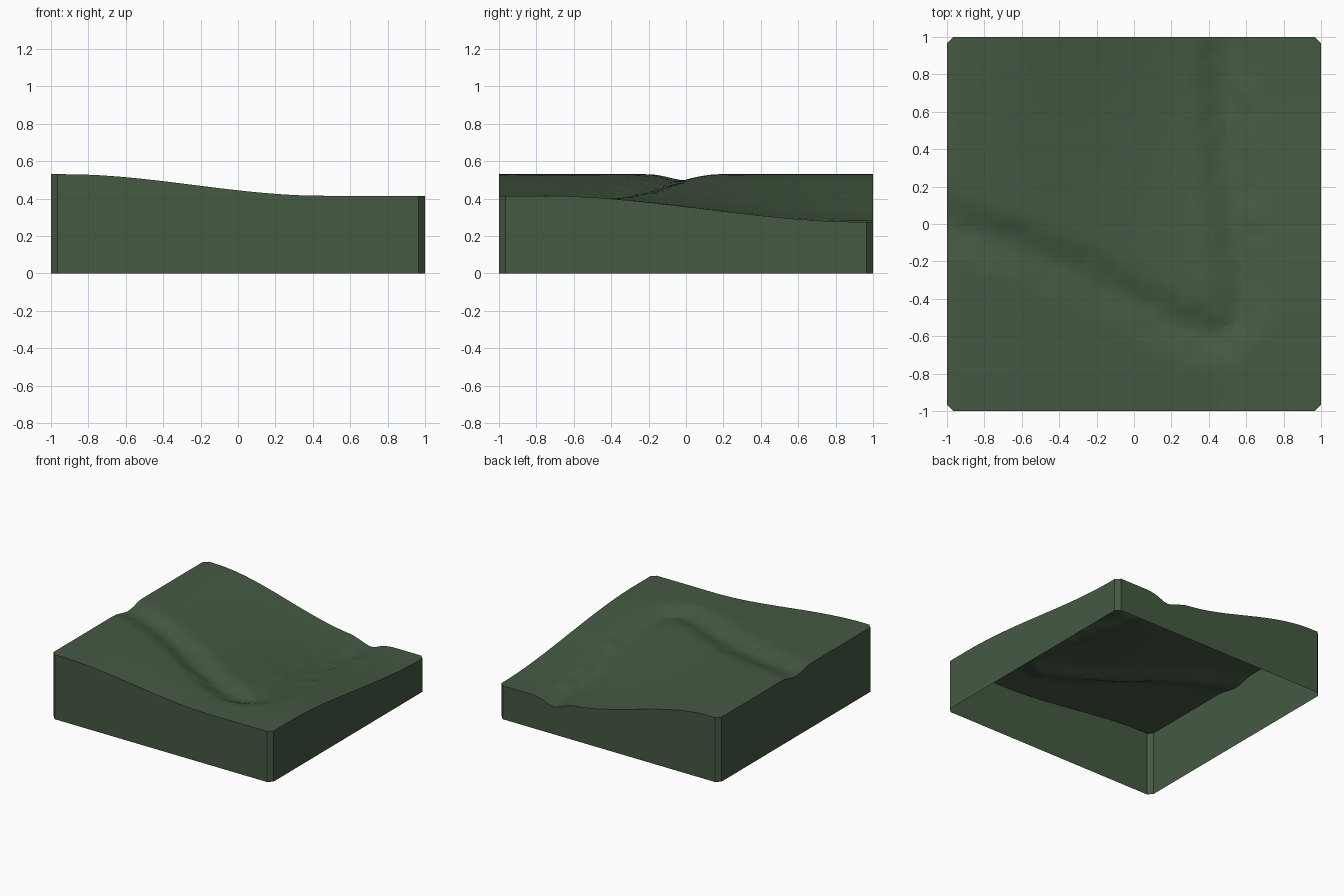
import bpy, bmesh, random
from mathutils import Vector, noise
from mathutils.geometry import intersect_point_line

if "Cube" in bpy.data.objects:
    bpy.data.objects.remove(bpy.data.objects["Cube"])

random.seed(4)
noise.seed_set(4)

# Stream bed centre line: x, y, depth
PATH = [(-1.1, 0.03, .033), (-1, 0, .035), (-.6, -.13, .045), (-.2, -.31, .05), (.15, -.5, .05),
        (.35, -.585, .048), (.48, -.575, .045), (.56, -.48, .045), (.575, -.3, .045),
        (.54, 0, .045), (.5, .4, .048), (.49, .75, .05), (.52, 1.1, .05)]


def smooth(a, b, v):
    t = min(1, max(0, (v - a) / (b - a)))
    return t * t * (3 - 2 * t)


def stream(x, y):
    """Distance to the stream bed and its depth at the nearest point."""
    p, best = Vector((x, y, 0)), (9, 0)
    for a, b in zip(PATH, PATH[1:]):
        va, vb = Vector((a[0], a[1], 0)), Vector((b[0], b[1], 0))
        t = min(1, max(0, intersect_point_line(p, va, vb)[1]))
        d = (p - va.lerp(vb, t)).length
        best = min(best, (d, a[2] + (b[2] - a[2]) * t))
    return best


def height(x, y):
    low = .415 - .14 * smooth(-.76, .95, y)
    z = .53 + (low - .53) * smooth(-.92, .45, x)
    d, depth = stream(x, y)
    d += .025 * noise.noise(Vector((x * 9, y * 9, 0)))
    return z - depth * (1 - smooth(-.02, .19, d))


# Ground surface with chamfered corners
bm = bmesh.new()
bmesh.ops.create_grid(bm, x_segments=56, y_segments=56, size=1)
for sx in (-1, 1):
    for sy in (-1, 1):
        bmesh.ops.bisect_plane(bm, geom=bm.verts[:] + bm.edges[:] + bm.faces[:], dist=1e-5,
                               plane_co=(sx, sy * .965, 0), plane_no=(sx, sy, 0), clear_outer=True)
for v in bm.verts:
    if not v.is_boundary:
        v.co.x += random.uniform(-.008, .008)
        v.co.y += random.uniform(-.008, .008)
    v.co.z = height(v.co.x, v.co.y)
bmesh.ops.triangulate(bm, faces=bm.faces[:])

# Side walls down to the open base
rim = [e for e in bm.edges if e.is_boundary]
ext = bmesh.ops.extrude_edge_only(bm, edges=rim)
for g in ext["geom"]:
    if isinstance(g, bmesh.types.BMVert):
        g.co.z = 0
bmesh.ops.recalc_face_normals(bm, faces=bm.faces[:])
bm.normal_update()
top = max(bm.faces, key=lambda f: f.calc_center_median().z)
if top.normal.z < 0:
    bmesh.ops.reverse_faces(bm, faces=bm.faces[:])

mesh = bpy.data.meshes.new("terrain_tile")
bm.to_mesh(mesh)
bm.free()
tile = bpy.data.objects.new("terrain_tile", mesh)
bpy.context.collection.objects.link(tile)

# Grass colour
grass = bpy.data.materials.new("grass")
grass.diffuse_color = (.06, .1, .055, 1)
grass.use_nodes = True
grass.node_tree.nodes["Principled BSDF"].inputs["Base Color"].default_value = grass.diffuse_color
mesh.materials.append(grass)

# Soft ground, crisp rim
bpy.context.view_layer.objects.active = tile
tile.select_set(True)
bpy.ops.object.shade_smooth_by_angle(angle=.35)
